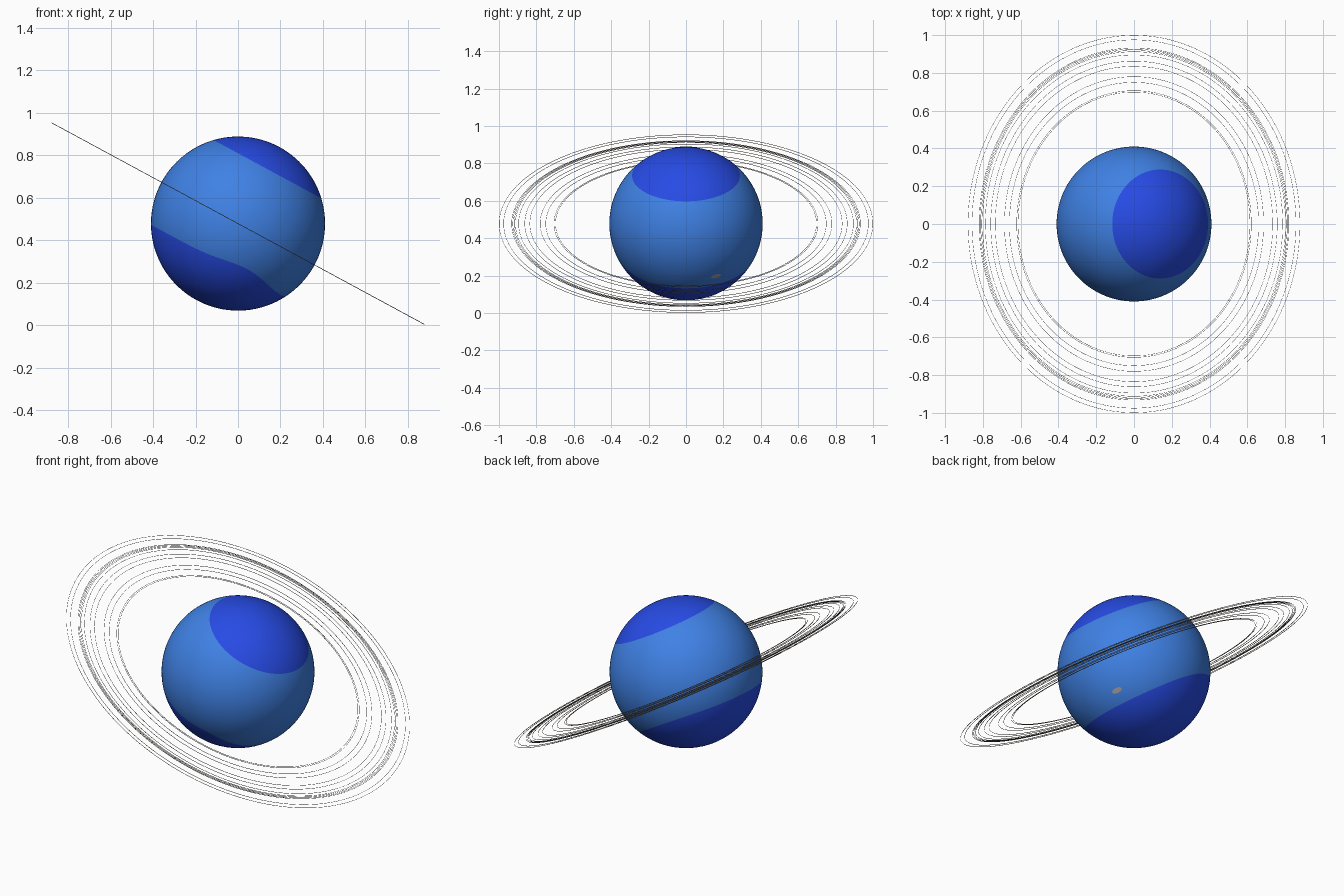
import bpy, bmesh, math
from mathutils import Matrix, Vector

cube = bpy.data.objects.get("Cube")
if cube:
    bpy.data.objects.remove(cube, do_unlink=True)

RADIUS = 0.41
TILT = Matrix.Translation((0, 0, 0.478)) @ Matrix.Rotation(math.radians(28.4), 4, 'Y')


def material(name, rgb):
    mat = bpy.data.materials.new(name)
    mat.use_nodes = True
    mat.diffuse_color = (*rgb, 1)
    mat.node_tree.nodes["Principled BSDF"].inputs["Base Color"].default_value = (*rgb, 1)
    return mat


def finish(name, bm, mats, smooth=True):
    mesh = bpy.data.meshes.new(name)
    bm.to_mesh(mesh)
    bm.free()
    obj = bpy.data.objects.new(name, mesh)
    bpy.context.collection.objects.link(obj)
    for mat in mats:
        mesh.materials.append(mat)
    for poly in mesh.polygons:
        poly.use_smooth = smooth
    obj.matrix_world = TILT
    return obj


sky_blue = material("sky_blue", (0.05, 0.22, 0.78))
deep_blue = material("deep_blue", (0.02, 0.07, 0.78))
ring_grey = material("ring_grey", (0.22, 0.19, 0.17))
spot_grey = material("spot_grey", (0.36, 0.33, 0.32))


def bump(lon, centre, width):
    return math.exp(-((lon - centre) / width) ** 2)


def south_edge(lon):
    # Wavy latitude where the southern cap ends
    return -29.2 + 5 * bump(lon, -68, 25) + 4 * bump(lon, 100, 50)


# Planet globe: caps coloured by latitude, then rows slid onto the cap edges
NORTH_ROW, SOUTH_ROW, NORTH_EDGE = 48, -30, 45.3
bm = bmesh.new()
bmesh.ops.create_uvsphere(bm, u_segments=96, v_segments=60, radius=RADIUS)
for face in bm.faces:
    c = face.calc_center_median()
    lat = math.degrees(math.asin(c.z / c.length))
    face.material_index = int(lat > NORTH_ROW or lat < SOUTH_ROW)
for v in bm.verts:
    lat = math.degrees(math.asin(max(-1, min(1, v.co.z / RADIUS))))
    lon = math.degrees(math.atan2(v.co.y, v.co.x))
    if abs(lat) > 89.9:
        continue
    edge = south_edge(lon)
    if lat > NORTH_ROW:
        lat = 90 - (90 - lat) * (90 - NORTH_EDGE) / (90 - NORTH_ROW)
    elif lat > 0:
        lat *= NORTH_EDGE / NORTH_ROW
    elif lat > SOUTH_ROW:
        lat *= edge / SOUTH_ROW
    else:
        lat = -90 + (90 + lat) * (90 + edge) / (90 + SOUTH_ROW)
    a, b = math.radians(lat), math.radians(lon)
    v.co = RADIUS * Vector((math.cos(a) * math.cos(b), math.cos(a) * math.sin(b), math.sin(a)))
finish("planet_globe", bm, [sky_blue, deep_blue])

# Storm spot: small oval plate on the southern half
bm = bmesh.new()
bmesh.ops.create_circle(bm, cap_ends=True, segments=20, radius=1)
bm.transform(Matrix.Diagonal((0.029, 0.014, 1, 1)))
out = Vector((0.356, 0.16, -0.126)).normalized()
east = Vector((0, 0, 1)).cross(out).normalized()
north = out.cross(east)
frame = Matrix((east, north, out)).transposed().to_4x4()
bm.transform(Matrix.Translation(out * (RADIUS + 0.0012)) @ frame)
finish("storm_spot", bm, [spot_grey], smooth=False)


# Rings: hair-thin concentric hoops around the equator
def ring(name, radius, wide=0.0008, tall=0.0015, segments=160):
    bm = bmesh.new()
    loops = []
    for i in range(segments):
        turn = Matrix.Rotation(math.tau * i / segments, 3, 'Z')
        loops.append([bm.verts.new(turn @ Vector((radius + dx * wide, 0, dz * tall)))
                      for dx, dz in ((-1, 0), (0, -1), (1, 0), (0, 1))])
    for i in range(segments):
        p, q = loops[i - 1], loops[i]
        for j in range(4):
            bm.faces.new((p[j - 1], q[j - 1], q[j], p[j]))
    bmesh.ops.recalc_face_normals(bm, faces=bm.faces)
    finish(name, bm, [ring_grey], smooth=False)


for n, r in enumerate((0.698, 0.706, 0.75, 0.78, 0.835, 0.862, 0.895,
                       0.912, 0.919, 0.926, 0.932, 0.975, 0.999)):
    ring(f"ring_{n + 1}", r)
